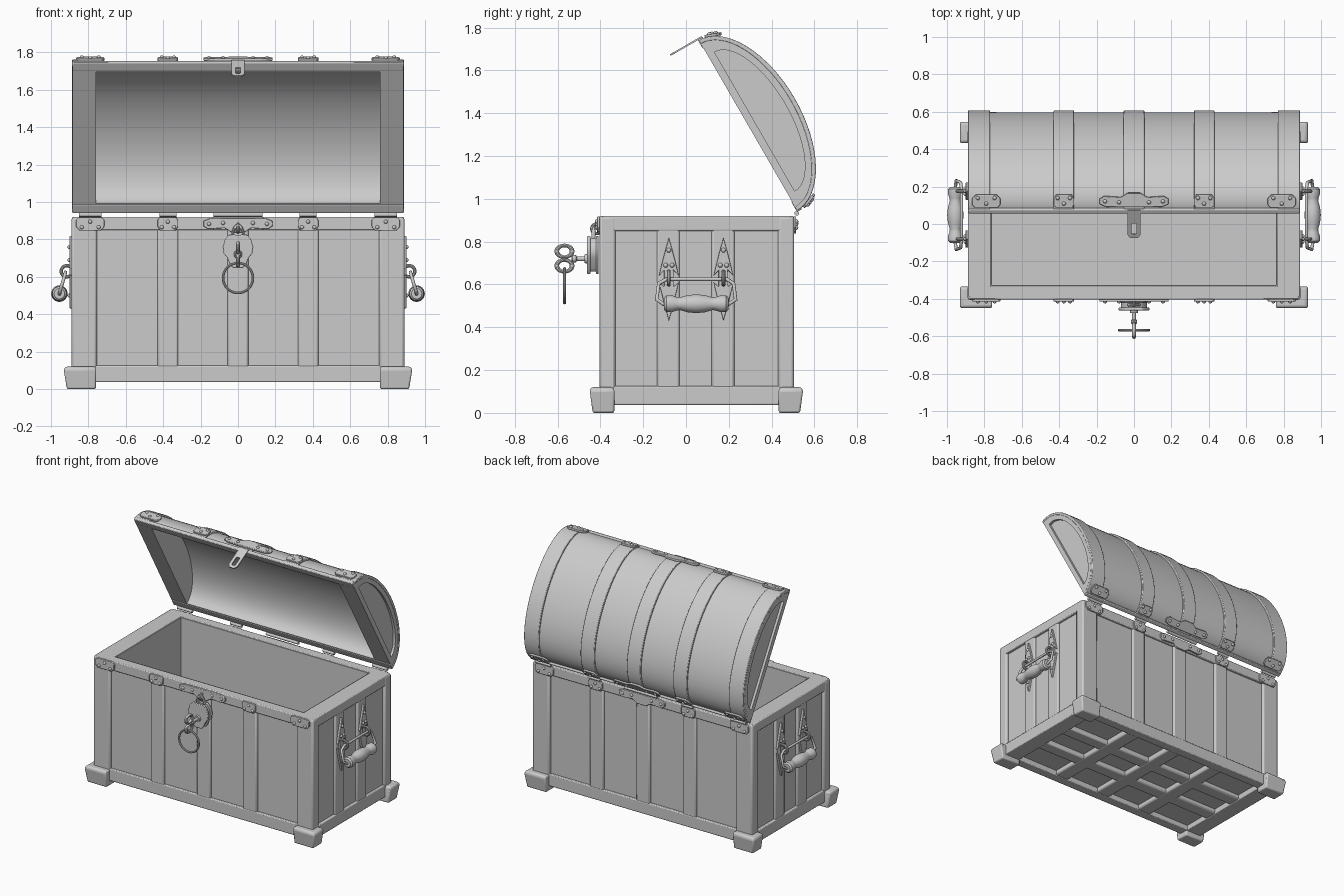
import bpy, bmesh
from math import sin, cos, pi, radians

if "Cube" in bpy.data.objects:
    bpy.data.objects.remove(bpy.data.objects["Cube"])

# ---------- helpers ----------
def finish(name, bm, bevel=0):
    bmesh.ops.recalc_face_normals(bm, faces=bm.faces)
    me = bpy.data.meshes.new(name)
    bm.to_mesh(me)
    bm.free()
    ob = bpy.data.objects.new(name, me)
    bpy.context.collection.objects.link(ob)
    if bevel:
        m = ob.modifiers.new("bevel", 'BEVEL')
        m.width, m.segments, m.limit_method = bevel, 2, 'ANGLE'
    return ob

def loft(name, loops, T=lambda *p: p, caps=True, wrap=False, bevel=0):
    """Skin closed loops of 3D points; cap the ends or wrap round."""
    bm = bmesh.new()
    rows = [[bm.verts.new(T(*p)) for p in lp] for lp in loops]
    n = len(rows[0])
    for i in range(len(rows) if wrap else len(rows) - 1):
        a, b = rows[i], rows[(i + 1) % len(rows)]
        for k in range(n):
            bm.faces.new((a[k], a[(k + 1) % n], b[(k + 1) % n], b[k]))
    if caps and not wrap:
        bm.faces.new(rows[0])
        bm.faces.new(rows[-1])
    return finish(name, bm, bevel)

def rect(x0, x1, y0, y1, z):
    return [(x0, y0, z), (x1, y0, z), (x1, y1, z), (x0, y1, z)]

def box(name, x0, x1, y0, y1, z0, z1, bevel=.006, T=lambda *p: p):
    return loft(name, [rect(x0, x1, y0, y1, z0), rect(x0, x1, y0, y1, z1)], T, bevel=bevel)

def plate(name, pts, T, d0, d1, bevel=.003):
    return loft(name, [[(a, b, d) for a, b in pts] for d in (d0, d1)], T, bevel=bevel)

def rivets(name, spots, T, d, r=.011):
    bm = bmesh.new()
    for a, b in spots:
        c = T(a, b, d)
        vs = bmesh.ops.create_uvsphere(bm, u_segments=10, v_segments=6, radius=r)['verts']
        bmesh.ops.translate(bm, verts=vs, vec=c)
    return finish(name, bm)

def torus(name, loc, rot, R, r, scale=(1, 1, 1)):
    bpy.ops.mesh.primitive_torus_add(location=loc, rotation=rot, major_radius=R, minor_radius=r,
                                     major_segments=32, minor_segments=10)
    ob = bpy.context.object
    ob.name, ob.scale = name, scale
    return ob

def lathe(name, prof, T, n=24):
    """prof: (position on axis, radius)."""
    return loft(name, [[(r * cos(2*pi*k/n), t, r * sin(2*pi*k/n)) for k in range(n)] for t, r in prof], T)

# frames: a across, b up, d outward
front = lambda a, b, d: (a, -.405 - d, b)
back = lambda a, b, d: (a, .505 + d, b)
lid = lambda x, u, w: (x, .52 - .5*u + .866*w, .945 + .866*u + .5*w)   # open by 60 degrees

# ---------- chest body ----------
X, Y0, Y1 = .868, -.385, .485
ix, iy0, iy1 = .76, -.325, .425
loft("body_shell", [rect(-X, X, Y0, Y1, .075), rect(-X, X, Y0, Y1, .915),
                    rect(-ix, ix, iy0, iy1, .915), rect(-ix, ix, iy0, iy1, .11)])
for s in (-1, 1):
    xs = sorted((s*.755, s*.89))
    for y0, y1, n in ((-.405, -.33, "front"), (.43, .505, "back")):
        box(n + "_corner_post", *xs, y0, y1, .035, .918, .012)
for y0, y1, n in ((-.405, -.33, "front"), (.43, .505, "back")):
    box(n + "_top_rail", -.88, .88, y0 + .002, y1 - .002, .85, .92)
    box(n + "_bottom_rail", -.88, .88, y0 + .002, y1 - .002, .037, .125)
    for x in (-.375, 0, .375):
        box(n + "_slat", x - .055, x + .055, y0 + .004, y1 - .004, .06, .88, .01)
for s in (-1, 1):
    xs = sorted((s*.765, s*.888))
    box("side_top_rail", *xs, -.39, .49, .85, .92)
    box("side_bottom_rail", *xs, -.39, .49, .037, .125)
    for y in (-.083, .173):
        box("side_slat", *sorted((s*.77, s*.885)), y - .053, y + .053, .06, .88, .01)

# underside grid
for x in (-.375, 0, .375):
    box("bottom_cross_slat", x - .055, x + .055, -.36, .46, .04, .09, .012)
for y in (-.083, .173):
    box("bottom_long_slat", -.8, .8, y - .05, y + .05, .042, .09, .012)

# corner feet
for s in (-1, 1):
    for y0, y1, b0, b1 in ((-.45, -.335, -.436, -.335), (.433, .547, .433, .533)):
        loft("corner_foot", [rect(*sorted((s*.76, s*.915)), b0, b1, 0),
                             rect(*sorted((s*.758, s*.932)), y0, y1, .105),
                             rect(*sorted((s*.76, s*.92)), y0 + .008, y1 - .008, .12)], bevel=.01)

# ---------- lid ----------
N = 32
def arc(a, b, w0=0):
    return [(.46 + a * cos(pi*k/N), w0 + b * sin(pi*k/N)) for k in range(N + 1)]
def at(x, pts):
    return [(x, u, w) for u, w in pts]
def band(name, outer, inner, x0, x1, bevel=0):
    o, i = outer, inner
    return loft(name, [at(x0, o), at(x1, o), at(x1, i), at(x0, i)], lid, wrap=True, bevel=bevel)
def shell(name, outer, inner, x0, x1, bevel=0):
    """Open arch: quads along the arch with a four-sided section."""
    sec = [[(x0, *o), (x1, *o), (x1, *i), (x0, *i)] for o, i in zip(outer, inner)]
    return loft(name, sec, lid, bevel=bevel)

shell("lid_dome", arc(.45, .238), arc(.405, .205), -.8, .8)
for x in (-.375, 0, .375):
    shell("lid_strap", arc(.46, .252), arc(.44, .23), x - .055, x + .055, .004)
for s in (-1, 1):
    loft("lid_end_panel", [at(s*.76, arc(.448, .236)), at(s*.868, arc(.448, .236))], lid)
    band("lid_end_frame", arc(.452, .24), arc(.375, .165, .035), s*.86, s*.886)
    shell("lid_end_strap", arc(.46, .252), arc(.44, .23), *sorted((s*.77, s*.888)), .004)
for u0, u1, n in ((.875, .925, "front"), (-.005, .05, "back")):
    box("lid_" + n + "_edge", -.885, .885, u0, u1, -.004, .022, .005, lid)

# ---------- metal fittings on straps ----------
def tab(hw, up=1):
    half = [(hw*.8, .035), (hw, .02), (hw, -.015), (hw*.75, -.036), (hw*.3, -.036)]
    return [(x, up*z) for x, z in half] + [(-x, up*z) for x, z in reversed(half)]
def wide(up=1):
    half = [(.05, .032), (.15, .03), (.185, .015), (.185, -.012), (.16, -.028), (.07, -.022), (.035, -.045)]
    return [(x, up*z) for x, z in half] + [(-x, up*z) for x, z in reversed(half)]
def fittings(tag, T, b, up):
    for x, hw in ((-.79, .075), (-.375, .055), (0, 0), (.375, .055), (.79, .075)):
        pts = tab(hw, up) if hw else wide(up)
        plate(tag + "_plate", [(x + p, b + q) for p, q in pts], T, -.004, .01)
        sp = [(-hw*.6, -.018), (hw*.6, -.018), (0, .012)] if hw else [(-.155, 0), (.155, 0), (-.08, .005), (.08, .005)]
        rivets(tag + "_rivets", [(x + p, b + up*q) for p, q in sp], T, .009)

def lid_front(a, b, d):
    return lid(a, .911 - .346*b + .938*d, .05 + .938*b + .346*d)
def lid_back(a, b, d):
    return lid(a, .009 + .346*b - .938*d, .05 + .938*b + .346*d)
fittings("body_front", front, .883, 1)
fittings("body_back", back, .883, 1)
fittings("lid_front", lid_front, .015, -1)
fittings("lid_back", lid_back, .015, -1)

# hinge knuckles
for x, h in ((-.79, .06), (-.375, .045), (0, .13), (.375, .045), (.79, .06)):
    lathe("hinge_knuckle", [(-h, .011), (h, .011)], lambda p, t, q: (x + t, .517 + p, .932 + q), 12)

# slotted hasp
slot = [(-.035, .02), (.035, .02), (.035, -.13), (.02, -.15), (-.02, -.15), (-.035, -.13)]
hole = [(-.014, -.06), (.014, -.06), (.014, -.12), (.008, -.128), (-.008, -.128), (-.014, -.12)]
loft("hasp", [[(x, u, w) for x, w in p] for p, u in ((slot, .922), (slot, .93), (hole, .93), (hole, .922))],
     lid, wrap=True)

# ---------- side handles ----------
half = [(.022, .74), (.047, .64), (.022, .665), (.022, .59), (.047, .61), (.022, .51)]
spade = [(0, .82)] + half + [(0, .43)] + [(-a, b) for a, b in reversed(half)]
for s in (-1, 1):
    side = lambda a, b, d: (s*(.885 + d), a, b)
    for y in (-.08, .175):
        plate("handle_plate", [(y + a, b) for a, b in spade], side, -.003, .016)
        rivets("handle_rivets", [(y, .76), (y - .015, .69), (y + .015, .69), (y, .5)], side, .016)
        torus("handle_eye", (s*.915, y, .63), (pi/2, 0, 0), .03, .009)
    # bail loop
    cu = bpy.data.curves.new("handle_bail", 'CURVE')
    cu.dimensions, cu.bevel_depth, cu.bevel_resolution = '3D', .009, 3
    path = [(.922, -.09, .625), (.922, .19, .625), (.927, .222, .605), (.95, .232, .53), (.955, .2, .508),
            (.955, -.105, .508), (.95, -.137, .53), (.927, -.127, .605)]
    sp = cu.splines.new('POLY')
    sp.points.add(len(path) - 1)
    for p, (x, y, z) in zip(sp.points, path):
        p.co = (s*x, y, z, 1)
    sp.use_cyclic_u = True
    bpy.context.collection.objects.link(bpy.data.objects.new("handle_bail", cu))
    # turned grip
    g = [(-.15, .012), (-.15, .028), (-.14, .038), (-.115, .04), (-.09, .031), (-.075, .03), (-.04, .04), (0, .044)]
    g += [(-t, r) for t, r in reversed(g[:-1])]
    lathe("handle_grip", g, lambda p, t, q: (s*.955 + p, .048 + t, .51 + q))

# ---------- padlock, key and key ring ----------
h = [(.025, .648), (.045, .668), (.056, .70), (.076, .725), (.082, .76), (.07, .80), (.045, .828), (.015, .825)]
heart = h + [(-a, b) for a, b in reversed(h)]
core = [(a*.86, .738 + (b - .738)*.86) for a, b in heart]
plate("padlock_core", core, front, .005, .05)
plate("padlock_back_cover", heart, front, .003, .015, .004)
plate("padlock_front_cover", heart, front, .042, .057, .004)
torus("padlock_shackle", (0, -.432, .825), (pi/2, 0, 0), .035, .009, (.8, 1.3, 1))
torus("padlock_staple", (0, -.418, .86), (0, pi/2, 0), .022, .008)
lathe("keyhole_collar", [(-.475, .02), (-.455, .024)], lambda p, t, q: (p, t, .72 + q))
lathe("key_shaft", [(-.535, .013), (-.53, .017), (-.515, .017), (-.51, .011), (-.45, .011)],
      lambda p, t, q: (p, t, .72 + q), 16)
for z in (.755, .687):
    torus("key_bow", (0, -.568, z), (0, pi/2, 0), .034, .0105, (.8, 1.05, 1))
torus("key_ring", (0, -.567, .594), (pi/2, 0, 0), .08, .007)

# ---------- smooth shading with sharp edges ----------
bpy.ops.object.select_all(action='DESELECT')
for ob in bpy.context.scene.objects:
    if ob.type == 'MESH':
        ob.select_set(True)
        bpy.context.view_layer.objects.active = ob
bpy.ops.object.shade_smooth_by_angle(angle=radians(35))
